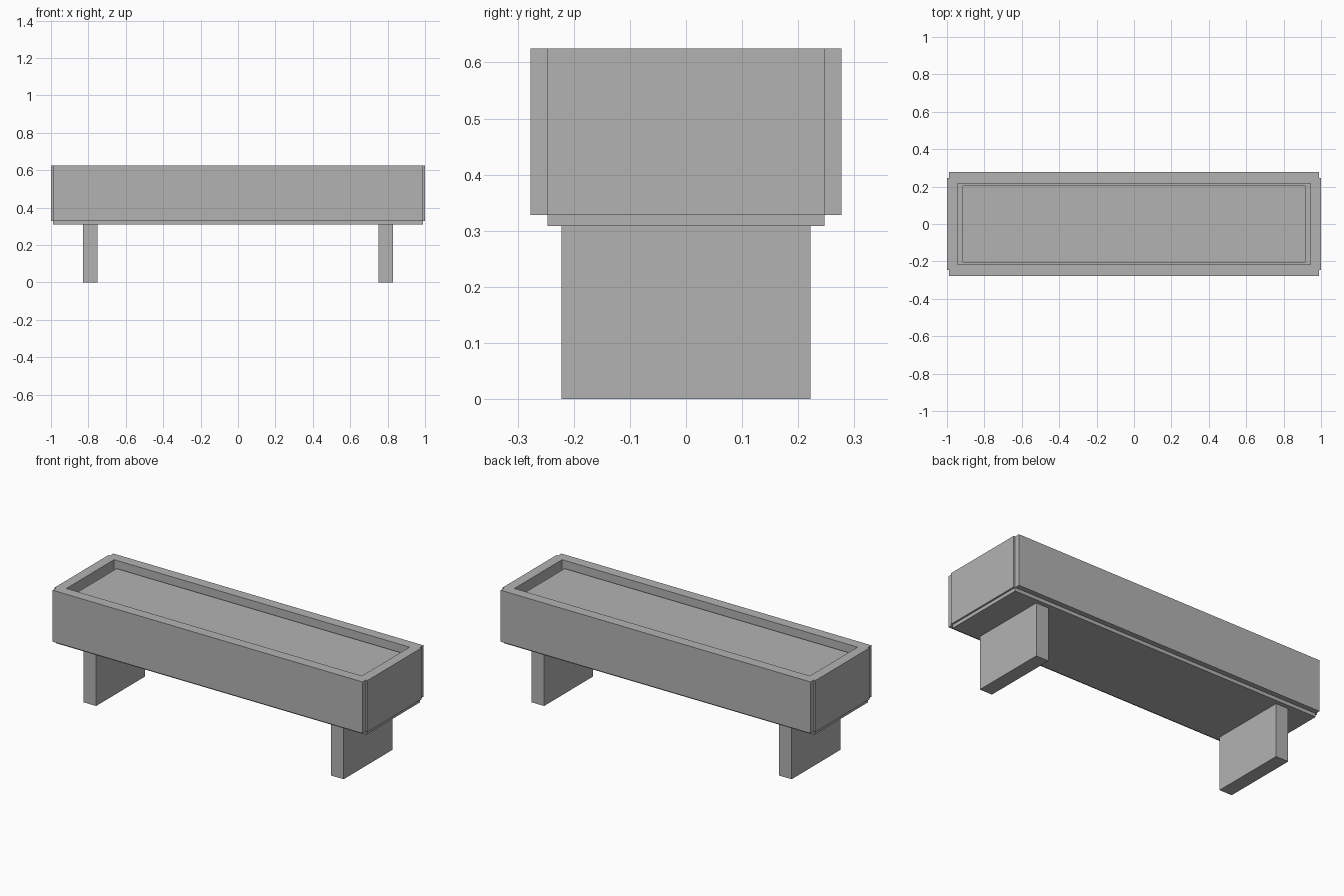
import bpy
import bmesh
from mathutils import Matrix, Vector

cube = bpy.data.objects.get("Cube")
if cube:
    bpy.data.objects.remove(cube, do_unlink=True)

# One flat grey for the whole planter
GREY = (0.45, 0.45, 0.45, 1.0)
grey = bpy.data.materials.new("plain grey")
grey.use_nodes = True
grey.diffuse_color = GREY
grey.node_tree.nodes["Principled BSDF"].inputs["Base Color"].default_value = GREY


def box(name, x, y, z):
    """Make a box from (low, high) ranges on each axis."""
    low, high = Vector((x[0], y[0], z[0])), Vector((x[1], y[1], z[1]))
    bm = bmesh.new()
    bmesh.ops.create_cube(bm, size=1.0)
    bm.transform(Matrix.Translation((low + high) / 2)
                 @ Matrix.Diagonal((high - low).to_4d()))
    mesh = bpy.data.meshes.new(name)
    bm.to_mesh(mesh)
    bm.free()
    mesh.materials.append(grey)
    obj = bpy.data.objects.new(name, mesh)
    bpy.context.collection.objects.link(obj)
    return obj


def mirrored(low, high, side):
    return (low, high) if side > 0 else (-high, -low)


WALL_Z = (0.328, 0.625)
LONG, INNER_X = 0.99, 0.943
DEPTH, INNER_Y = 0.277, 0.217
BASE_Y = 0.247

# Floor slab and raised bed of soil, with a narrow gap to the walls
box("floor_slab", (-LONG, LONG), (-BASE_Y, BASE_Y), (0.308, 0.328))
box("soil_bed", (-0.918, 0.918), (-0.205, 0.205), (0.328, 0.585))

# Long boards on the front and back
for name, side in (("front_board", -1), ("back_board", 1)):
    box(name, (-LONG, LONG), mirrored(INNER_Y, DEPTH, side), WALL_Z)

# End boards, their thin facings, and the plank legs
for name, side in (("right", -1), ("left", 1)):
    box(name + "_end_board", mirrored(INNER_X, LONG, side), (-INNER_Y, INNER_Y), WALL_Z)
    box(name + "_end_facing", mirrored(LONG, 1.0, side), (-BASE_Y, BASE_Y), WALL_Z)
    box(name + "_leg", mirrored(0.75, 0.83, side), (-0.222, 0.222), (0.0, 0.308))
